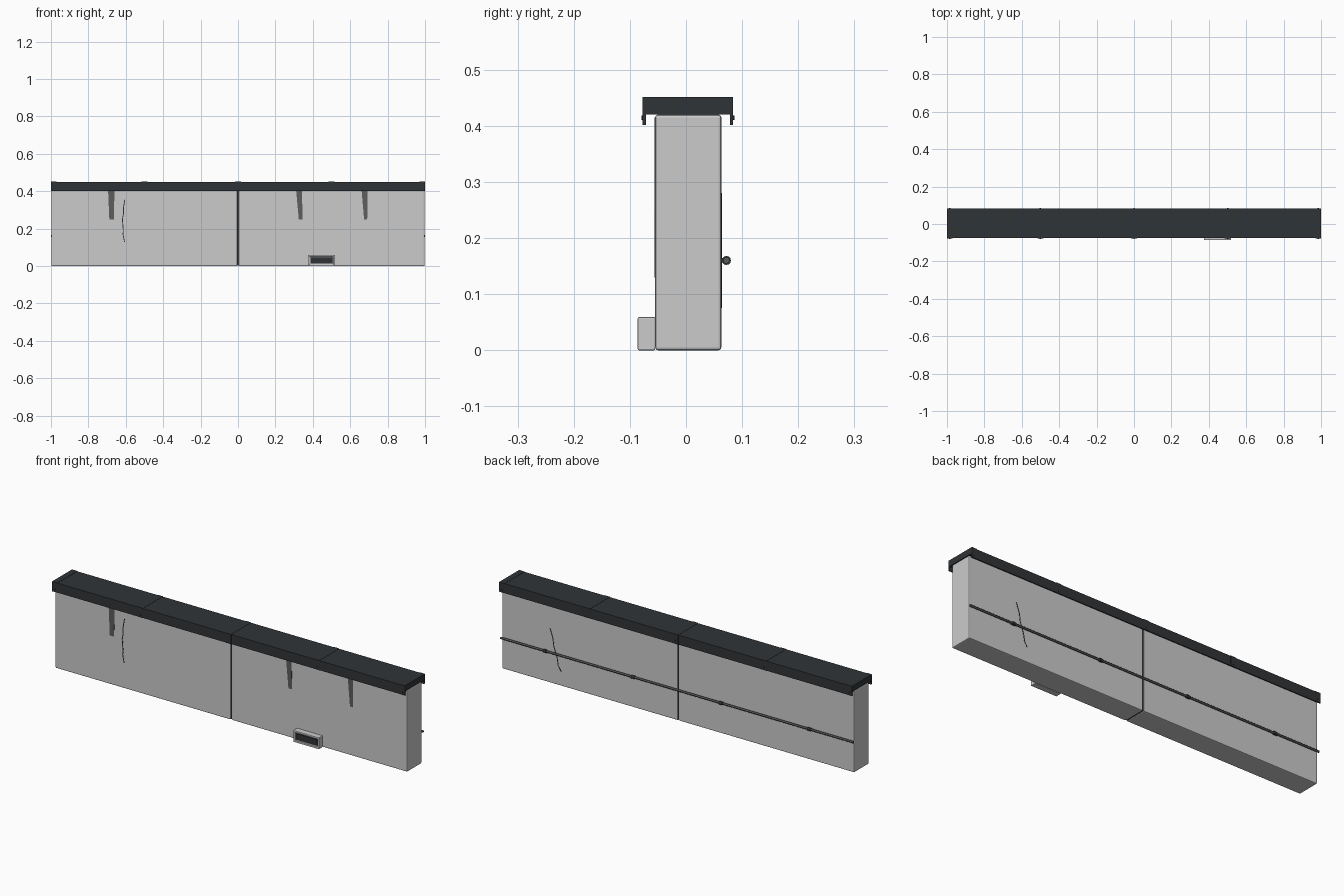
import bpy, bmesh, math

if "Cube" in bpy.data.objects:
    bpy.data.objects.remove(bpy.data.objects["Cube"])

FRONT, BACK = -0.055, 0.063      # wall faces in y
MID = (FRONT + BACK) / 2


def material(name, r, g, b):
    m = bpy.data.materials.new(name)
    m.diffuse_color = (r, g, b, 1)
    m.use_nodes = True
    m.node_tree.nodes["Principled BSDF"].inputs["Base Color"].default_value = m.diffuse_color
    return m


metal = material("dark_metal", 0.03, 0.034, 0.038)
stain_mat = material("stain_grey", 0.11, 0.11, 0.11)
crack_mat = material("crack_dark", 0.03, 0.03, 0.03)
pipe_mat = material("pipe_grey", 0.1, 0.1, 0.1)


def finish(bm, name, mat=None):
    bmesh.ops.recalc_face_normals(bm, faces=bm.faces)
    me = bpy.data.meshes.new(name)
    bm.to_mesh(me)
    bm.free()
    ob = bpy.data.objects.new(name, me)
    bpy.context.collection.objects.link(ob)
    if mat:
        me.materials.append(mat)
    return ob


def prism(name, pts, direction, mat=None):
    """Extrude a closed 3D outline along a vector."""
    bm = bmesh.new()
    f = bm.faces.new([bm.verts.new(p) for p in pts])
    ext = bmesh.ops.extrude_face_region(bm, geom=[f])
    bmesh.ops.translate(bm, vec=direction,
                        verts=[v for v in ext["geom"] if isinstance(v, bmesh.types.BMVert)])
    return finish(bm, name, mat)


def box(name, x0, x1, y0, y1, z0, z1, mat=None, bevel=0):
    ob = prism(name, [(x0, y0, z0), (x1, y0, z0), (x1, y1, z0), (x0, y1, z0)],
               (0, 0, z1 - z0), mat)
    if bevel:
        b = ob.modifiers.new("bevel", "BEVEL")
        b.width, b.segments = bevel, 2
    return ob


def cylinder(name, centre, radius, length, axis, mat, sides=12):
    rot = (0, math.pi / 2, 0) if axis == "x" else (math.pi / 2, 0, 0)
    bpy.ops.mesh.primitive_cylinder_add(vertices=sides, radius=radius, depth=length,
                                        location=centre, rotation=rot)
    ob = bpy.context.object
    ob.name = name
    ob.data.materials.append(mat)
    bpy.ops.object.shade_smooth_by_angle()
    return ob


# two wall panels with a dark joint between them
box("wall_panel_left", -0.998, -0.003, FRONT, BACK, 0, 0.42, bevel=0.005)
box("wall_panel_right", 0.003, 0.998, FRONT, BACK, 0, 0.42, bevel=0.005)
box("joint_filler", -0.006, 0.006, FRONT + 0.003, BACK - 0.003, 0.003, 0.417, crack_mat)


# coping: channel profile with drip lips, plus raised seam bands
def coping(name, x0, x1, grow=0.0):
    a, b, t = -0.076 - grow, 0.083 + grow, 0.005 + grow
    prof = [(a, 0.401), (a, 0.45 + grow), (b, 0.45 + grow), (b, 0.401),
            (b - t, 0.401), (b - t, 0.42), (a + t, 0.42), (a + t, 0.401)]
    prism(name, [(x0, y, z) for y, z in prof], (x1 - x0, 0, 0), metal)


coping("coping", -1, 1)
for i, x in enumerate((-0.985, -0.5, 0, 0.5, 0.985)):
    w = 0.015
    coping(f"coping_seam_{i}", x - w, x + w, 0.0012)
    for side, y in (("front", -0.077), ("back", 0.084)):
        cylinder(f"coping_screw_{side}_{i}", (x, y, 0.414), 0.004, 0.004, "y", metal, 8)

# vent box with recessed opening
bm = bmesh.new()
bmesh.ops.create_cube(bm, size=1)
bmesh.ops.scale(bm, vec=(0.146, 0.031, 0.059), verts=bm.verts)
bmesh.ops.translate(bm, vec=(0.446, -0.0705, 0.0295), verts=bm.verts)
bm.normal_update()
face = min(bm.faces, key=lambda f: f.calc_center_median().y)
bmesh.ops.inset_region(bm, faces=[face], thickness=0.013)
ext = bmesh.ops.extrude_face_region(bm, geom=[face])
bmesh.ops.translate(bm, vec=(0, 0.008, 0),
                    verts=[v for v in ext["geom"] if isinstance(v, bmesh.types.BMVert)])
if face.is_valid:
    bm.faces.remove(face)
vent = finish(bm, "drain_box")
bev = vent.modifiers.new("bevel", "BEVEL")
bev.width, bev.segments = 0.002, 2
box("drain_grille", 0.387, 0.505, -0.083, -0.077, 0.014, 0.045, metal)

# conduit along the back with clips
cylinder("conduit", (0, 0.072, 0.16), 0.0055, 2.0, "x", pipe_mat)
for i, x in enumerate((-0.75, -0.25, 0.25, 0.75)):
    cylinder(f"conduit_clip_{i}", (x, 0.072, 0.16), 0.008, 0.02, "x", metal)
    box(f"conduit_clip_foot_{i}", x - 0.01, x + 0.01, BACK - 0.002, 0.07, 0.156, 0.164, metal)

# water stains under the coping on the front
for i, (a, b, c, d) in enumerate(((-0.695, -0.66, -0.688, -0.664),
                                  (0.31, 0.342, 0.325, 0.345),
                                  (0.66, 0.692, 0.674, 0.691))):
    y = FRONT - 0.001
    prism(f"stain_{i}", [(a, y, 0.415), (b, y, 0.415), (d, y, 0.25), (c, y, 0.25)],
          (0, 0.002, 0), stain_mat)


# hairline cracks as thin ribbons
def crack(name, pts, y, w=0.0022):
    outline = [(x - w, y, z) for x, z in pts] + [(x + w, y, z) for x, z in reversed(pts)]
    prism(name, outline, (0, 0.002, 0), crack_mat)


crack("crack_front", [(-0.605, 0.355), (-0.613, 0.31), (-0.612, 0.28), (-0.618, 0.25),
                      (-0.613, 0.19), (-0.615, 0.17), (-0.607, 0.13)], FRONT - 0.001)
crack("crack_back", [(0.727, 0.28), (0.71, 0.23), (0.705, 0.19), (0.687, 0.14),
                     (0.68, 0.1), (0.665, 0.075)], BACK - 0.001)
